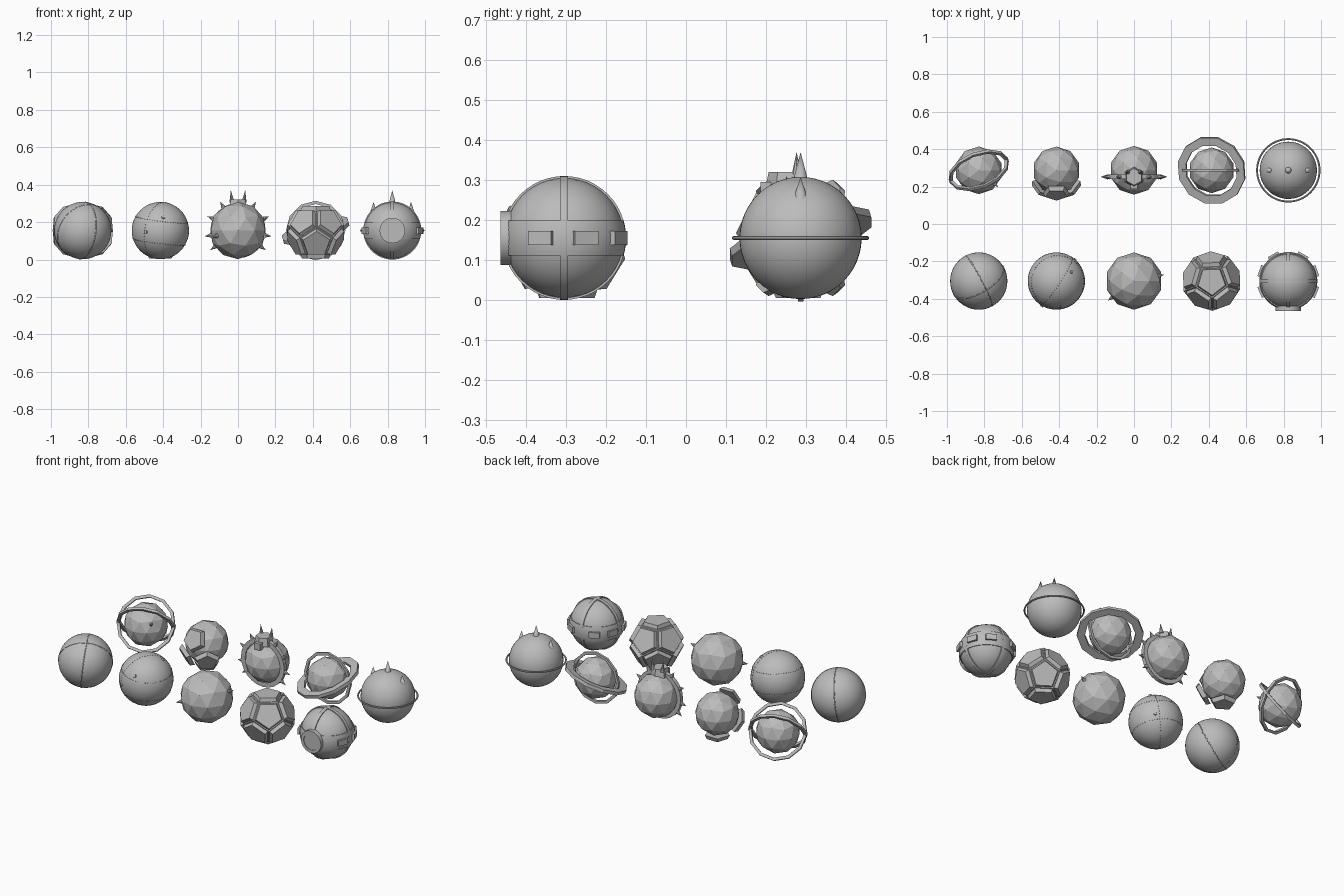
import bpy, bmesh, math
from math import sin, cos, pi, radians
from mathutils import Vector, Matrix

if "Cube" in bpy.data.objects:
    bpy.data.objects.remove(bpy.data.objects["Cube"], do_unlink=True)

grey = bpy.data.materials.new("plain_grey")
grey.use_nodes = True
grey.diffuse_color = (0.5, 0.5, 0.5, 1)
grey.node_tree.nodes["Principled BSDF"].inputs["Base Color"].default_value = (0.5, 0.5, 0.5, 1)

COLS = [-0.83, -0.415, 0.0, 0.415, 0.825]
FRONT, BACK, MID = -0.305, 0.287, 0.155
Z = Vector((0, 0, 1))


def spot(col, row, z=MID):
    return Vector((COLS[col], row, z))


def frame(at, normal):
    """Matrix placing local z along a direction."""
    turn = Vector(normal).to_track_quat('Z', 'Y').to_matrix().to_4x4()
    return Matrix.Translation(at) @ turn


def finish(name, bm, matrix, smooth=False):
    bmesh.ops.recalc_face_normals(bm, faces=bm.faces)
    me = bpy.data.meshes.new(name)
    bm.to_mesh(me)
    bm.free()
    me.transform(matrix)
    me.materials.append(grey)
    if smooth:
        me.shade_smooth()
        me.set_sharp_from_angle(angle=radians(35))
    ob = bpy.data.objects.new(name, me)
    bpy.context.scene.collection.objects.link(ob)
    return ob


def ball(name, at, r):
    bm = bmesh.new()
    bmesh.ops.create_uvsphere(bm, u_segments=48, v_segments=24, radius=r)
    return finish(name, bm, Matrix.Translation(at), True)


def facet_ball(name, at, r, level=2):
    bm = bmesh.new()
    bmesh.ops.create_icosphere(bm, subdivisions=level, radius=r)
    return finish(name, bm, Matrix.Translation(at))


def cone(name, at, direction, r1, r2, depth, sides=12, smooth=False):
    bm = bmesh.new()
    bmesh.ops.create_cone(bm, cap_ends=True, segments=sides, radius1=r1, radius2=r2, depth=depth)
    lift = Matrix.Translation((0, 0, depth / 2))
    return finish(name, bm, frame(at, direction) @ lift, smooth)


def lathe(name, at, normal, profile, segs, smooth=False):
    """Closed ring swept from a closed (radius, height) profile."""
    bm = bmesh.new()
    loops = []
    for i in range(segs):
        a = 2 * pi * i / segs
        loops.append([bm.verts.new((r * cos(a), r * sin(a), z)) for r, z in profile])
    n = len(profile)
    for i in range(segs):
        p, q = loops[i], loops[(i + 1) % segs]
        for j in range(n):
            k = (j + 1) % n
            bm.faces.new((p[j], q[j], q[k], p[k]))
    return finish(name, bm, frame(at, normal), smooth)


def hoop(name, at, normal, r_in, r_out, width, segs, smooth=False):
    h = width / 2
    return lathe(name, at, normal, [(r_in, -h), (r_out, -h), (r_out, h), (r_in, h)], segs, smooth)


def tube(name, at, normal, r, thick, segs=64):
    ring = [(r + thick * cos(a * pi / 4), thick * sin(a * pi / 4)) for a in range(8)]
    return lathe(name, at, normal, ring, segs, True)


def box(name, matrix, size):
    bm = bmesh.new()
    bmesh.ops.create_cube(bm, size=1)
    return finish(name, bm, matrix @ Matrix.Diagonal((*size, 1)))


def pentagon_plate(name, at, normal, point_dir, d0, d1, r0, r1):
    """Tapered five-sided plate, one corner pointing along point_dir."""
    n = Vector(normal).normalized()
    u = (point_dir - n * point_dir.dot(n)).normalized()
    v = n.cross(u)
    bm = bmesh.new()
    rims = []
    for d, r in ((d0, r0), (d1, r1)):
        rims.append([bm.verts.new(n * d + (u * cos(a) + v * sin(a)) * r)
                     for a in [2 * pi * i / 5 for i in range(5)]])
    for i in range(5):
        j = (i + 1) % 5
        bm.faces.new((rims[0][i], rims[0][j], rims[1][j], rims[1][i]))
    bm.faces.new(rims[0])
    bm.faces.new(rims[1])
    return finish(name, bm, Matrix.Translation(at))


def ring_normal(azimuth, side):
    a = radians(azimuth)
    return Vector((2 * cos(a), 2 * sin(a), side)).normalized()


# Grooved ball: smooth sphere with two faint crossing ridges
c = spot(0, FRONT)
ball("ridged_ball", c, 0.153)
for n in ((-0.5, 0.85, 0.45), (0.85, 0.45, -0.1)):
    tube("faint_ridge", c, n, 0.1505, 0.0045)

# Riveted ball: tilted rivet rows and small knobs
c = spot(1, FRONT)
ball("riveted_ball", c, 0.153)
axis = Vector((0.12, -0.08, 1)).normalized()
tilt = frame(c, axis)
bm = bmesh.new()
dots = [(cos(a) * 0.141, sin(a) * 0.141, h) for h in (-0.06, 0.06)
        for a in [2 * pi * i / 60 for i in range(60)]]
dots += [(0.153 * cos(a), 0, 0.153 * sin(a)) for a in [2 * pi * i / 60 for i in range(60)]]
for p in dots:
    bmesh.ops.create_icosphere(bm, subdivisions=1, radius=0.0025, matrix=Matrix.Translation(p))
finish("rivet_rows", bm, tilt)
for d in ((0.1, -0.85, 0.45), (-0.5, -0.86, -0.05), (0.5, 0.3, 0.75), (0.6, 0.7, -0.2)):
    d = Vector(d).normalized()
    cone("knob", c + d * 0.147, d, 0.011, 0.008, 0.012, 12, True)

# Faceted ball with thorns
c = spot(2, FRONT)
facet_ball("thorn_ball", c, 0.153)
for d in ((-0.12, -0.09, -0.03), (0.14, 0.03, 0.06)):
    d = Vector(d).normalized()
    cone("thorn", c + d * 0.138, d, 0.015, 0, 0.04, 8)

# Twelve-sided armoured ball
c = spot(3, FRONT, 0.145)
bm = bmesh.new()
bm_ico = bmesh.new()
SPIN = 272
normals = [Z, -Z]
normals += [ring_normal(SPIN + 36 + 72 * i, 1) for i in range(5)]
normals += [ring_normal(SPIN + 72 * i, -1) for i in range(5)]
for n in normals:
    bm_ico.verts.new(n)
bmesh.ops.convex_hull(bm_ico, input=bm_ico.verts)
for f in bm_ico.faces:
    bm.verts.new(f.calc_center_median().normalized() * 0.15)
bm_ico.free()
bmesh.ops.convex_hull(bm, input=bm.verts)
finish("plated_core", bm, Matrix.Translation(c))
for n in normals:
    side = 1 if n.z > 0 else -1
    away = -Z * side if abs(n.z) < 0.9 else -ring_normal(SPIN + (36 if side > 0 else 0), side)
    pentagon_plate("armour_plate", c, n, away, 0.117, 0.14, 0.084, 0.076)

# Banded capsule with port and windows
c = spot(4, FRONT)
ball("capsule_ball", c, 0.15)
arc = [0.29 * (i / 4 - 1) for i in range(9)]
band = [(0.155 * cos(a), 0.155 * sin(a)) for a in arc]
lathe("capsule_belt", c, Z, band + [(0.14, 0.043), (0.14, -0.043)], 48, True)
for n in ((1, 0, 0), (0, 1, 0)):
    hoop("capsule_strap", c, n, 0.14, 0.155, 0.02, 48, True)
front = Vector((0, -1, 0))
hoop("port_rim", c + front * 0.142, front, 0.05, 0.068, 0.036, 32, True)
cone("port_glass", c + front * 0.13, front, 0.052, 0.05, 0.026, 32, True)
for a in (-22, 20, 60):
    for s in (1, -1):
        t = radians(a) if s > 0 else pi - radians(a)
        m = Matrix.Translation(c) @ Matrix.Rotation(t, 4, 'Z') @ Matrix.Translation((0.153, 0, 0))
        box("window", m, (0.024, 0.062, 0.035))

# Caged ball: two crossing hoops with studs
c = spot(0, BACK)
facet_ball("caged_ball", c, 0.127)
for s in (1, -1):
    n = Vector((0.3 * s, -0.78 * s, 0.55)).normalized()
    hoop("cage_hoop", c, n, 0.152, 0.169, 0.016, 12)
    u = n.cross(Z).normalized()
    for k in (1, -1):
        box("hoop_stud", frame(c + u * 0.158 * k, n), (0.02, 0.02, 0.024))
d = Vector((0.7, -0.6, 0.4)).normalized()
cone("cage_thorn", c + d * 0.115, d, 0.013, 0, 0.035, 6)

# Half-shelled ball: plates on the front and underside
c = spot(1, BACK)
facet_ball("shelled_ball", c, 0.127)
shell = [(ring_normal(270, 1), -Z), (ring_normal(234, -1), Z), (ring_normal(306, -1), Z),
         (-Z, -ring_normal(234, -1))]
for n, up in shell:
    pentagon_plate("shell_plate", c, n, up, 0.125, 0.15, 0.074, 0.062)

# Horned ball: spiked collar, small head with horns
c = spot(2, BACK)
facet_ball("horned_ball", c, 0.13)
hub = c + Vector((0, -0.035, 0))
hoop("collar", hub, (0, 1, 0), 0.12, 0.148, 0.024, 24)
for a in (-35, -10, 25, 58):
    for s in (1, -1):
        d = Vector((s * cos(radians(a)), 0, sin(radians(a))))
        cone("collar_spike", hub + d * 0.142, d, 0.014, 0, 0.04, 8)
cone("head", c + Vector((0, -0.035, 0.115)), Z, 0.055, 0.045, 0.05, 6)
box("snout", Matrix.Translation(c + Vector((0, -0.075, 0.12))), (0.04, 0.05, 0.04))
for s in (1, -1):
    cone("horn", c + Vector((0.032 * s, -0.01, 0.15)), (0.1 * s, 0, 1), 0.014, 0, 0.066, 8)

# Ringed planet: broad tilted ring and upright hoop
c = spot(3, BACK)
facet_ball("planet", c, 0.122)
hoop("planet_ring", c, (-0.28, -0.3, 1), 0.143, 0.188, 0.02, 12)
hoop("upright_hoop", c, (0, 1, 0), 0.142, 0.159, 0.014, 12)

# Crowned ball: thin equator ring and three upright spikes
c = spot(4, BACK)
ball("crowned_ball", c, 0.153)
tube("equator_ring", c, Z, 0.167, 0.005)
for x, z, h in ((0, 0.147, 0.068), (0.1, 0.098, 0.055), (-0.1, 0.098, 0.055)):
    cone("crown_spike", c + Vector((x, 0, z)), Z, 0.018, 0, h, 16, True)
